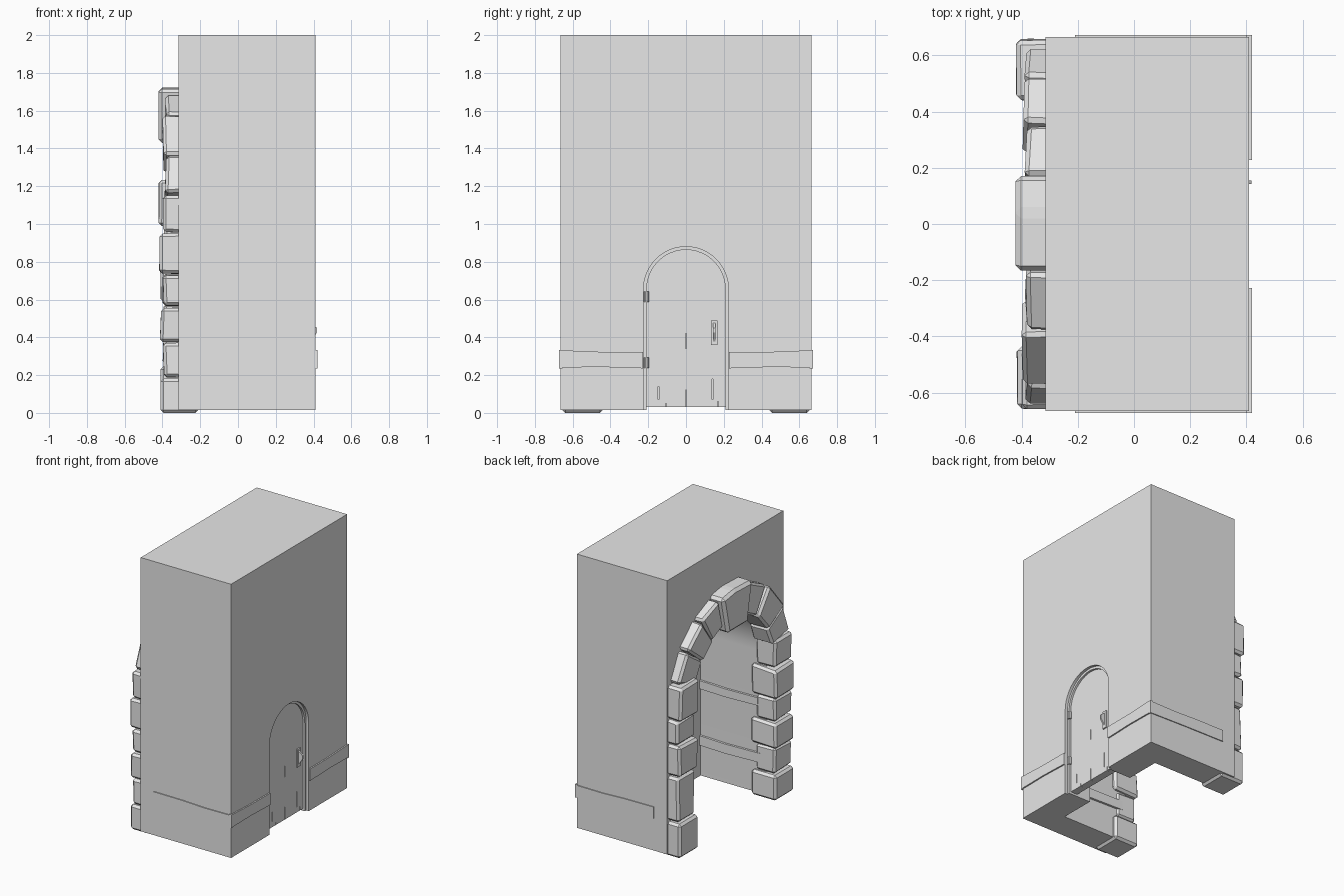
import bpy, bmesh, math, random
from mathutils import Vector

random.seed(4)
if "Cube" in bpy.data.objects:
    bpy.data.objects.remove(bpy.data.objects["Cube"], do_unlink=True)

GREY = (0.8, 0.8, 0.8, 1.0)
stone = bpy.data.materials.new("plain_grey")
stone.use_nodes = True
stone.diffuse_color = GREY
stone.node_tree.nodes["Principled BSDF"].inputs["Base Color"].default_value = GREY


def prism(name, outline, axis, start, end, bevel=0.0, jitter=0.0):
    """Extrude a 2D outline along x (outline is y,z) or along y (outline is x,z)."""
    def place(p, d):
        return Vector((d, p[0], p[1])) if axis == "x" else Vector((p[0], d, p[1]))
    bm = bmesh.new()
    rings = [[bm.verts.new(place(p, d)) for p in outline] for d in (start, end)]
    bm.faces.new(rings[0])
    bm.faces.new(rings[1])
    count = len(outline)
    for i in range(count):
        j = (i + 1) % count
        bm.faces.new((rings[0][i], rings[0][j], rings[1][j], rings[1][i]))
    for v in bm.verts:
        v.co += Vector([random.uniform(-jitter, jitter) for _ in range(3)])
    bmesh.ops.recalc_face_normals(bm, faces=bm.faces)
    if bevel:
        bmesh.ops.bevel(bm, geom=bm.edges[:], offset=bevel, segments=1, affect="EDGES")
    mesh = bpy.data.meshes.new(name)
    bm.to_mesh(mesh)
    bm.free()
    mesh.materials.append(stone)
    obj = bpy.data.objects.new(name, mesh)
    bpy.context.collection.objects.link(obj)
    return obj


def rect(a0, a1, b0, b1):
    return [(a0, b0), (a1, b0), (a1, b1), (a0, b1)]


def arch(half, bottom, spring, steps):
    pts = [(-half, bottom), (half, bottom)]
    for i in range(steps + 1):
        t = math.pi * i / steps
        pts.append((half * math.cos(t), spring + half * math.sin(t)))
    return pts


def cut(target, cutter):
    mod = target.modifiers.new("cut", "BOOLEAN")
    mod.operation = "DIFFERENCE"
    mod.solver = "EXACT"
    mod.object = cutter
    bpy.context.view_layer.objects.active = target
    bpy.ops.object.modifier_apply(modifier=mod.name)
    bpy.data.objects.remove(cutter, do_unlink=True)


def smooth(obj):
    bpy.ops.object.select_all(action="DESELECT")
    obj.select_set(True)
    bpy.context.view_layer.objects.active = obj
    bpy.ops.object.shade_smooth_by_angle(angle=math.radians(30))


# Wall block with a vaulted niche behind and a stepped doorway through it
wall = prism("wall_block", rect(-0.665, 0.665, 0.015, 2.0), "x", -0.315, 0.41)
SPRING, DOOR_SPRING = 1.05, 0.655
cut(wall, prism("niche_cutter", arch(0.468, -0.2, SPRING, 32), "x", -0.6, 0.21))
cut(wall, prism("doorway_cutter", arch(0.208, -0.2, DOOR_SPRING, 24), "x", 0.1, 0.6))
cut(wall, prism("door_rim_cutter", arch(0.225, -0.2, DOOR_SPRING, 24), "x", 0.39, 0.6))
smooth(wall)

# Door with plank cracks
door = prism("door", arch(0.208, 0.03, DOOR_SPRING, 24), "x", 0.32, 0.375)
for y, z0, z1 in ((-0.145, 0.07, 0.14), (0, 0.01, 0.12), (0, 0.34, 0.42),
                  (0.14, 0.07, 0.18), (-0.105, 0.01, 0.05), (0.17, 0.01, 0.06)):
    cut(door, prism("crack_cutter", rect(y - 0.003, y + 0.003, z0, z1), "x", 0.36, 0.4))
smooth(door)

# Door handle: a plate with a pull bar
prism("handle_plate", rect(0.132, 0.166, 0.36, 0.49), "x", 0.37, 0.385)
prism("handle_bar", [(0.38, 0.37), (0.418, 0.425), (0.418, 0.45), (0.38, 0.48)],
      "y", 0.143, 0.155)

# Hinges
for z in (0.265, 0.615):
    bpy.ops.mesh.primitive_cylinder_add(vertices=10, radius=0.013, depth=0.055,
                                        location=(0.385, -0.21, z))
    hinge = bpy.context.object
    hinge.name = "door_hinge"
    hinge.data.materials.append(stone)
    smooth(hinge)

# Skirting planks around the outside, and rails inside the niche
for s in (-1, 1):
    prism("door_side_plank",
          [(s * 0.228, 0.236), (s * 0.45, 0.243), (s * 0.672, 0.24),
           (s * 0.672, 0.332), (s * 0.45, 0.323), (s * 0.228, 0.322)], "x", 0.40, 0.42)
    prism("flank_plank",
          [(-0.21, 0.248), (0.1, 0.244), (0.42, 0.236), (0.42, 0.326),
           (0.2, 0.324), (0.03, 0.331), (-0.21, 0.333)], "y", s * 0.655, s * 0.672)
    for z0, z1 in ((0.235, 0.31), (0.645, 0.71)):
        prism("niche_rail",
              [(-0.28, z0 + 0.008), (0, z0), (0.215, z0 + 0.005),
               (0.215, z1), (0, z1 - 0.006), (-0.28, z1)], "y", s * 0.475, s * 0.452)

# Pillar stones on each side, then wedge stones of the arch
FRONTS = (-0.41, -0.395, -0.41, -0.395, -0.418, -0.395)
levels = {1: (0.0, 0.25, 0.58, 0.81, 0.99, 1.24),
          -1: (0.0, 0.185, 0.375, 0.56, 0.735, 0.95, 1.15)}
wedges = {1: (17, 37, 57, 75), -1: (10, 29, 54, 75)}
for s in (-1, 1):
    for i, (z0, z1) in enumerate(zip(levels[s], levels[s][1:])):
        inner = 0.452 if i % 2 else 0.44
        bottom = z0 if i == 0 else z0 + 0.004
        prism("pillar_stone", rect(s * inner, s * 0.655, bottom, z1 - 0.003), "x",
              FRONTS[i], -0.24 if i % 2 else -0.21, 0.016, 0.006 if i else 0)
    for i, (a0, a1) in enumerate(zip(wedges[s], wedges[s][1:])):
        outline = []
        for r, a in ((0.445, a0), (0.66, a0 + 0.5), (0.66, a1 - 0.5), (0.445, a1)):
            t = math.radians(a)
            outline.append((s * r * math.cos(t), SPRING + r * math.sin(t)))
        prism("arch_stone", outline, "x", -0.385 - 0.01 * (i % 2), -0.23, 0.016, 0.006)

# Keystone
prism("keystone", [(-0.115, 1.43), (0.115, 1.43), (0.175, 1.70), (0.04, 1.722), (-0.17, 1.715)],
      "x", -0.422, -0.22, 0.02)
